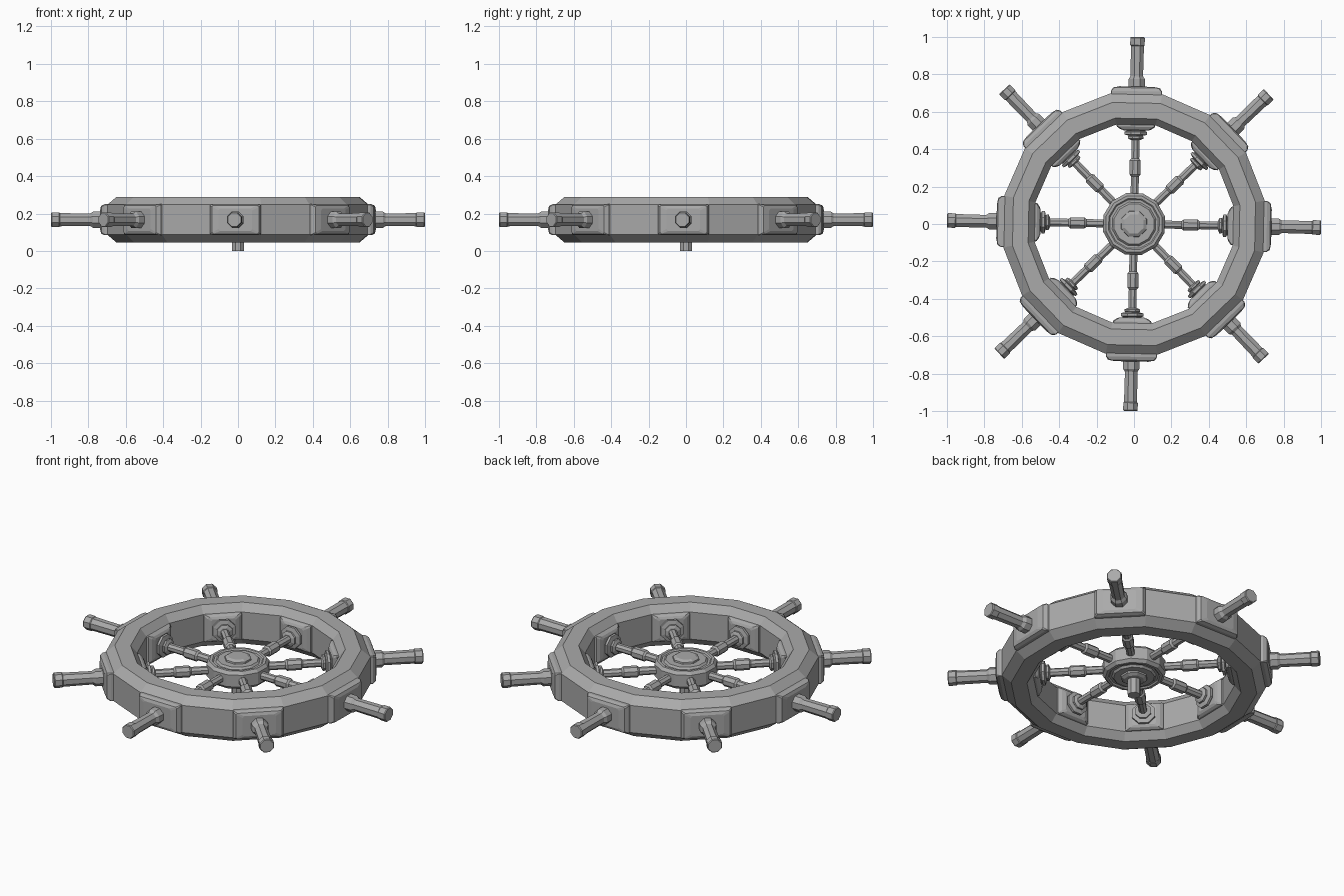
import bpy, bmesh, math
from mathutils import Matrix

if "Cube" in bpy.data.objects:
    bpy.data.objects.remove(bpy.data.objects["Cube"])

CZ = 0.167                     # height of the wheel's mid plane
TILT = math.radians(-1.1)      # slight turn of the whole wheel
grey = bpy.data.materials.new("dark_grey")
grey.diffuse_color = (0.4, 0.4, 0.4, 1)
grey.use_nodes = True
grey.node_tree.nodes["Principled BSDF"].inputs["Base Color"].default_value = grey.diffuse_color


def finish(name, bm, matrix):
    bmesh.ops.recalc_face_normals(bm, faces=bm.faces)
    me = bpy.data.meshes.new(name)
    bm.to_mesh(me)
    bm.free()
    me.materials.append(grey)
    ob = bpy.data.objects.new(name, me)
    ob.matrix_world = matrix
    bpy.context.collection.objects.link(ob)
    return ob


def lathe(name, profile, sides, matrix, closed=False, phase=0.5):
    """Revolve (radius, height) points about local z; open profiles get end caps."""
    bm = bmesh.new()
    rings = []
    for i in range(sides):
        a = 2 * math.pi * (i + phase) / sides
        rings.append([bm.verts.new((r * math.cos(a), r * math.sin(a), h)) for r, h in profile])
    n = len(profile)
    for i in range(sides):
        p, q = rings[i], rings[(i + 1) % sides]
        for j in range(n if closed else n - 1):
            k = (j + 1) % n
            bm.faces.new((p[j], q[j], q[k], p[k]))
    if not closed:
        bm.faces.new([r[0] for r in rings])
        bm.faces.new([r[-1] for r in rings])
    return finish(name, bm, matrix)


def pad(name, layers, matrix):
    """Stack of clipped rectangles: (radius, half width, half height, corner clip)."""
    bm = bmesh.new()
    loops = []
    for x, w, h, c in layers:
        pts = [(w, h - c), (w - c, h), (c - w, h), (-w, h - c),
               (-w, c - h), (c - w, -h), (w - c, -h), (w, c - h)]
        loops.append([bm.verts.new((x, y, z)) for y, z in pts])
    for a, b in zip(loops, loops[1:]):
        for i in range(8):
            k = (i + 1) % 8
            bm.faces.new((a[i], a[k], b[k], b[i]))
    bm.faces.new(loops[0])
    bm.faces.new(loops[-1])
    return finish(name, bm, matrix)


wheel = Matrix.Translation((0, 0, CZ)) @ Matrix.Rotation(TILT, 4, 'Z')

# Sixteen-sided rim with chamfered edges
lathe("rim", [(0.71, -0.08), (0.71, 0.08), (0.66, 0.122), (0.575, 0.122),
              (0.54, 0.08), (0.54, -0.08), (0.575, -0.122), (0.66, -0.122)],
      16, wheel, closed=True)

# Stepped hub, same on both faces
half = [(0.17, 0.035), (0.155, 0.052), (0.14, 0.052), (0.133, 0.045), (0.12, 0.045),
        (0.11, 0.056), (0.085, 0.056)]
lathe("hub", [(r, -h) for r, h in reversed(half)] + half, 12, wheel)
knob = [(0.075, 0.05), (0.072, 0.065), (0.055, 0.075)]
lathe("hub_knob", [(r, -h) for r, h in reversed(knob)] + knob, 8, wheel)

# Axle stub reaching the ground
lathe("axle", [(0.035, -CZ), (0.035, 0)], 8, wheel)

# Eight spokes with pads, collars and handles
spoke = [(0.023, 0.14), (0.023, 0.255), (0.032, 0.265), (0.032, 0.34), (0.023, 0.35),
         (0.023, 0.47)]
collar = [(0.03, 0.45), (0.045, 0.457), (0.045, 0.467), (0.04, 0.472), (0.066, 0.478),
          (0.066, 0.492), (0.055, 0.497), (0.055, 0.54)]
handle = [(0.047, 0.70), (0.047, 0.775), (0.036, 0.79), (0.038, 0.952), (0.042, 0.956),
          (0.042, 0.995), (0.038, 1.0)]
for i in range(8):
    turn = wheel @ Matrix.Rotation(i * math.pi / 4, 4, 'Z')
    along = turn @ Matrix.Rotation(math.pi / 2, 4, 'Y')
    lathe(f"spoke_{i}", spoke, 8, along)
    lathe(f"spoke_collar_{i}", collar, 8, along)
    lathe(f"handle_{i}", handle, 8, along)
    pad(f"outer_pad_{i}", [(0.68, 0.137, 0.083, 0.004), (0.71, 0.137, 0.083, 0.004),
                           (0.728, 0.125, 0.076, 0.008), (0.735, 0.09, 0.06, 0.01)], turn)
    pad(f"inner_pad_{i}", [(0.55, 0.105, 0.082, 0.004), (0.52, 0.102, 0.08, 0.006),
                           (0.507, 0.085, 0.072, 0.01), (0.5, 0.065, 0.06, 0.01)], turn)
